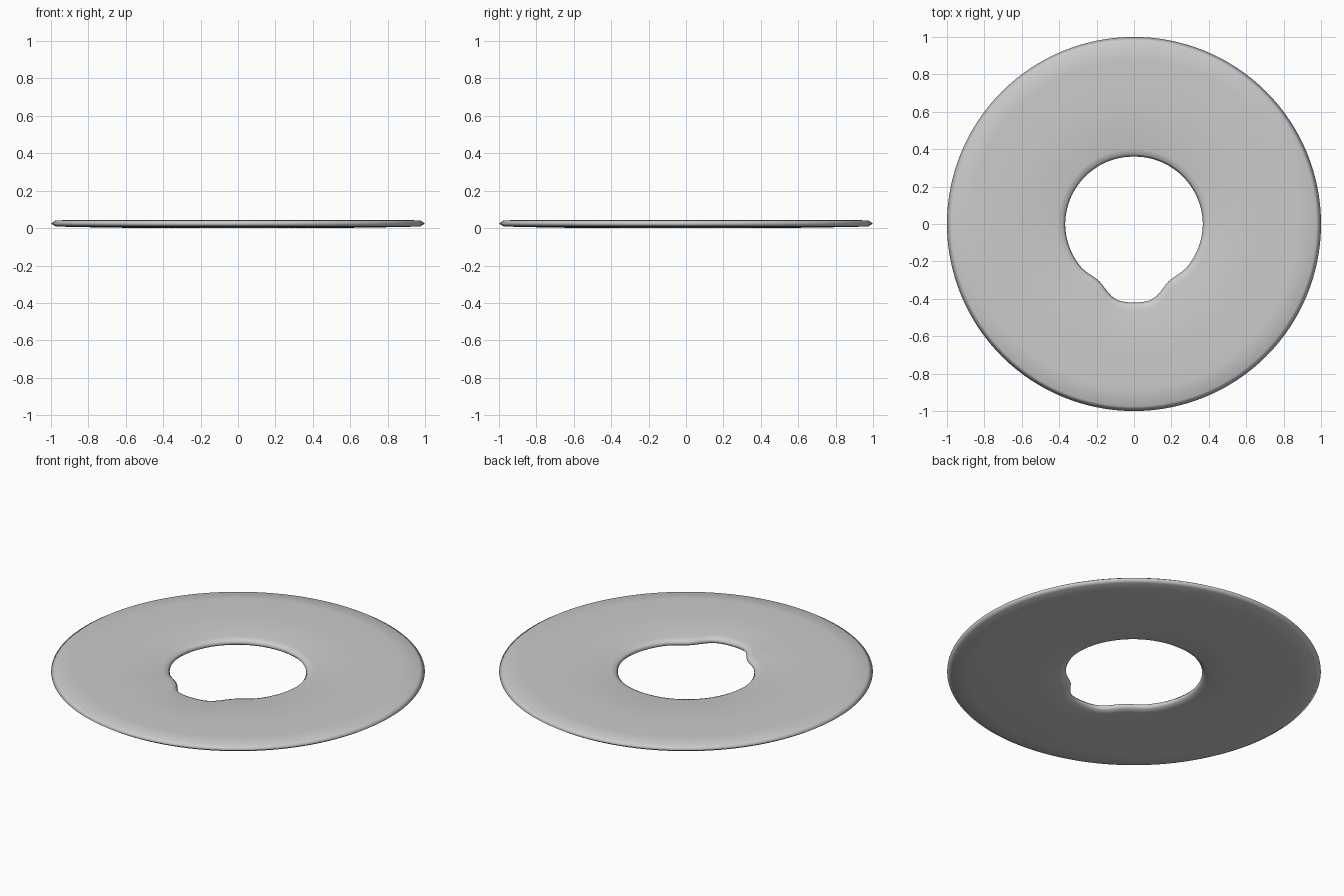
import bpy, bmesh, math

if "Cube" in bpy.data.objects:
    bpy.data.objects.remove(bpy.data.objects["Cube"])

SEGMENTS = 128

# Hole outline: a circle with a rounded notch on the front side.
# (angle away from the front in degrees, radius)
NOTCH = [(0, 0.42), (6, 0.42), (12, 0.417), (17, 0.405), (22, 0.386),
         (27, 0.367), (31, 0.358), (36, 0.355), (42, 0.359), (50, 0.365),
         (90, 0.368), (180, 0.36)]


def hole_radius(angle):
    a = abs(math.degrees(angle))
    for (a0, r0), (a1, r1) in zip(NOTCH, NOTCH[1:]):
        if a <= a1:
            return r0 + (r1 - r0) * (a - a0) / (a1 - a0)
    return NOTCH[-1][1]


# Cross-section loop: (blend from hole to rim, extra offset, height)
SECTION = [(0, 0.0, 0.022), (0, 0.012, 0.036), (0, 0.04, 0.043),
           (0.5, 0.0, 0.044), (1, -0.12, 0.044), (1, -0.025, 0.041),
           (1, 0.0, 0.025), (1, -0.025, 0.009), (1, -0.12, 0.006),
           (0.3, 0.0, 0.001), (0, 0.04, 0.0), (0, 0.012, 0.008)]

# Flat disc swept around the hole
bm = bmesh.new()
rings = []
for i in range(SEGMENTS):
    a = 2 * math.pi * i / SEGMENTS
    hole = hole_radius(a if a <= math.pi else a - 2 * math.pi)
    ring = []
    for blend, offset, z in SECTION:
        r = hole + (1 - hole) * blend + offset
        ring.append(bm.verts.new((r * math.sin(a), -r * math.cos(a), z)))
    rings.append(ring)

n = len(SECTION)
for i in range(SEGMENTS):
    cur, nxt = rings[i], rings[(i + 1) % SEGMENTS]
    for j in range(n):
        k = (j + 1) % n
        bm.faces.new((cur[j], nxt[j], nxt[k], cur[k]))
bmesh.ops.recalc_face_normals(bm, faces=bm.faces)

mesh = bpy.data.meshes.new("notched_disc")
bm.to_mesh(mesh)
bm.free()
disc = bpy.data.objects.new("notched_disc", mesh)
bpy.context.collection.objects.link(disc)

# Smooth shading over the whole disc
for poly in mesh.polygons:
    poly.use_smooth = True
